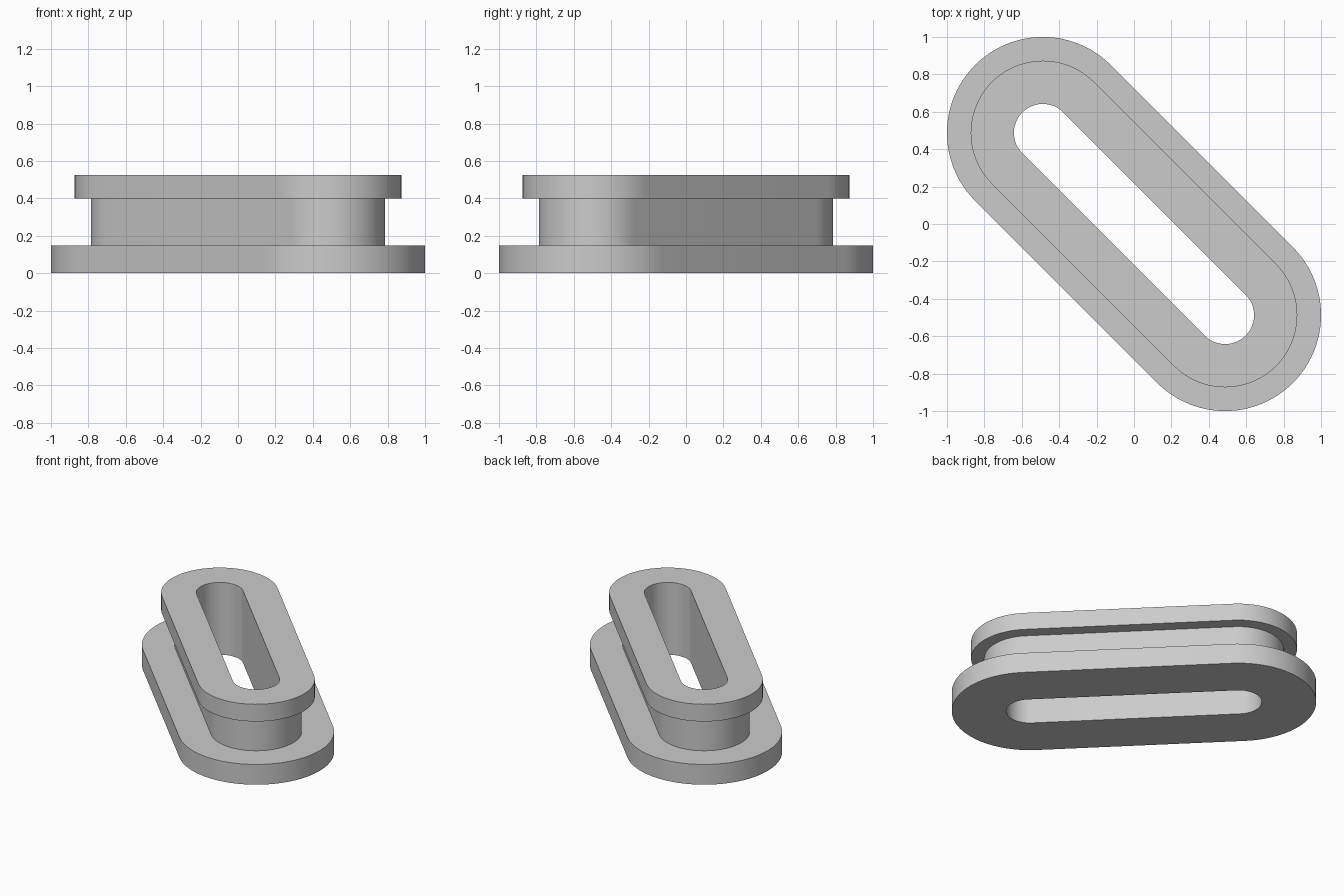
import bpy
import bmesh
from math import cos, sin, pi, radians

cube = bpy.data.objects.get("Cube")
if cube:
    bpy.data.objects.remove(cube, do_unlink=True)

# Main dimensions
END = 0.487          # both rounded ends sit at (-END, END) and (END, -END)
HOLE, NECK, RIM, BASE = 0.155, 0.30, 0.386, 0.513
BASE_TOP, NECK_TOP, TOP = 0.147, 0.40, 0.525
ARC_STEPS = 48

grey = bpy.data.materials.new("plain_grey")
grey.use_nodes = True
colour = (0.6, 0.6, 0.6, 1)
grey.diffuse_color = colour
grey.node_tree.nodes["Principled BSDF"].inputs["Base Color"].default_value = colour


def slot_ring(bm, radius, z):
    """Vertices of a diagonal rounded slot outline at one height."""
    ring = []
    for side, start in ((1, -3 * pi / 4), (-1, pi / 4)):
        for i in range(ARC_STEPS + 1):
            a = start + pi * i / ARC_STEPS
            ring.append(bm.verts.new((side * END + radius * cos(a),
                                      -side * END + radius * sin(a), z)))
    return ring


# Closed cross-section: base flange, recessed neck, upper rim, through slot
section = [(HOLE, 0), (BASE, 0), (BASE, BASE_TOP), (NECK, BASE_TOP),
           (NECK, NECK_TOP), (RIM, NECK_TOP), (RIM, TOP), (HOLE, TOP)]

bm = bmesh.new()
rings = [slot_ring(bm, r, z) for r, z in section]
for lower, upper in zip(rings, rings[1:] + rings[:1]):
    for i in range(len(lower)):
        j = (i + 1) % len(lower)
        bm.faces.new((lower[i], lower[j], upper[j], upper[i]))
bmesh.ops.recalc_face_normals(bm, faces=bm.faces)

mesh = bpy.data.meshes.new("slotted_bushing")
bm.to_mesh(mesh)
bm.free()
mesh.materials.append(grey)
bushing = bpy.data.objects.new("slotted_bushing", mesh)
bpy.context.collection.objects.link(bushing)

# Smooth round ends with crisp rims
bpy.ops.object.select_all(action="DESELECT")
bushing.select_set(True)
bpy.context.view_layer.objects.active = bushing
bpy.ops.object.shade_smooth_by_angle(angle=radians(30))
